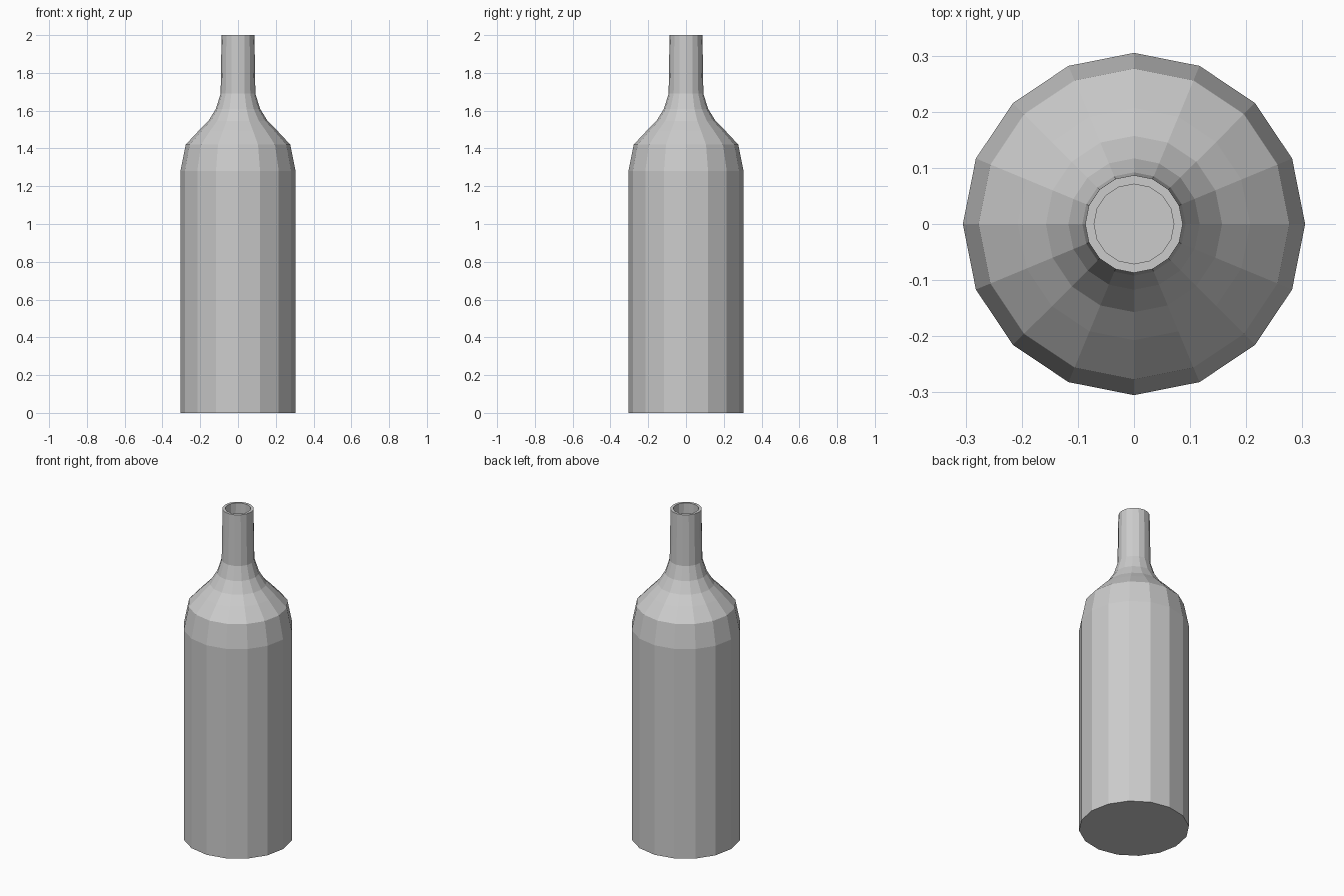
import bpy, bmesh
from math import cos, sin, pi

if "Cube" in bpy.data.objects:
    bpy.data.objects.remove(bpy.data.objects["Cube"])

SIDES = 16
WALL = 0.016

# Outer silhouette (radius, height) from base to lip
outer = [(0.305, 0), (0.305, 1.28), (0.277, 1.42), (0.207, 1.495),
         (0.157, 1.545), (0.117, 1.61), (0.092, 1.69), (0.087, 2.0)]
# Inner wall, from lip back down to the inside floor
inner = [(r - WALL, z) for r, z in reversed(outer[1:])] + [(0.305 - WALL, WALL)]


def lathe(name, profile):
    bm = bmesh.new()
    rings = [[bm.verts.new((r * cos(2 * pi * i / SIDES), r * sin(2 * pi * i / SIDES), z))
              for i in range(SIDES)] for r, z in profile]
    for a, b in zip(rings, rings[1:]):
        for i in range(SIDES):
            j = (i + 1) % SIDES
            bm.faces.new((a[i], a[j], b[j], b[i]))
    # Base and inside floor
    bm.faces.new(rings[0][::-1])
    bm.faces.new(rings[-1])
    bmesh.ops.recalc_face_normals(bm, faces=bm.faces)
    mesh = bpy.data.meshes.new(name)
    bm.to_mesh(mesh)
    bm.free()
    obj = bpy.data.objects.new(name, mesh)
    bpy.context.collection.objects.link(obj)
    return obj


# Hollow flat-shaded bottle
lathe("bottle", outer + inner)
